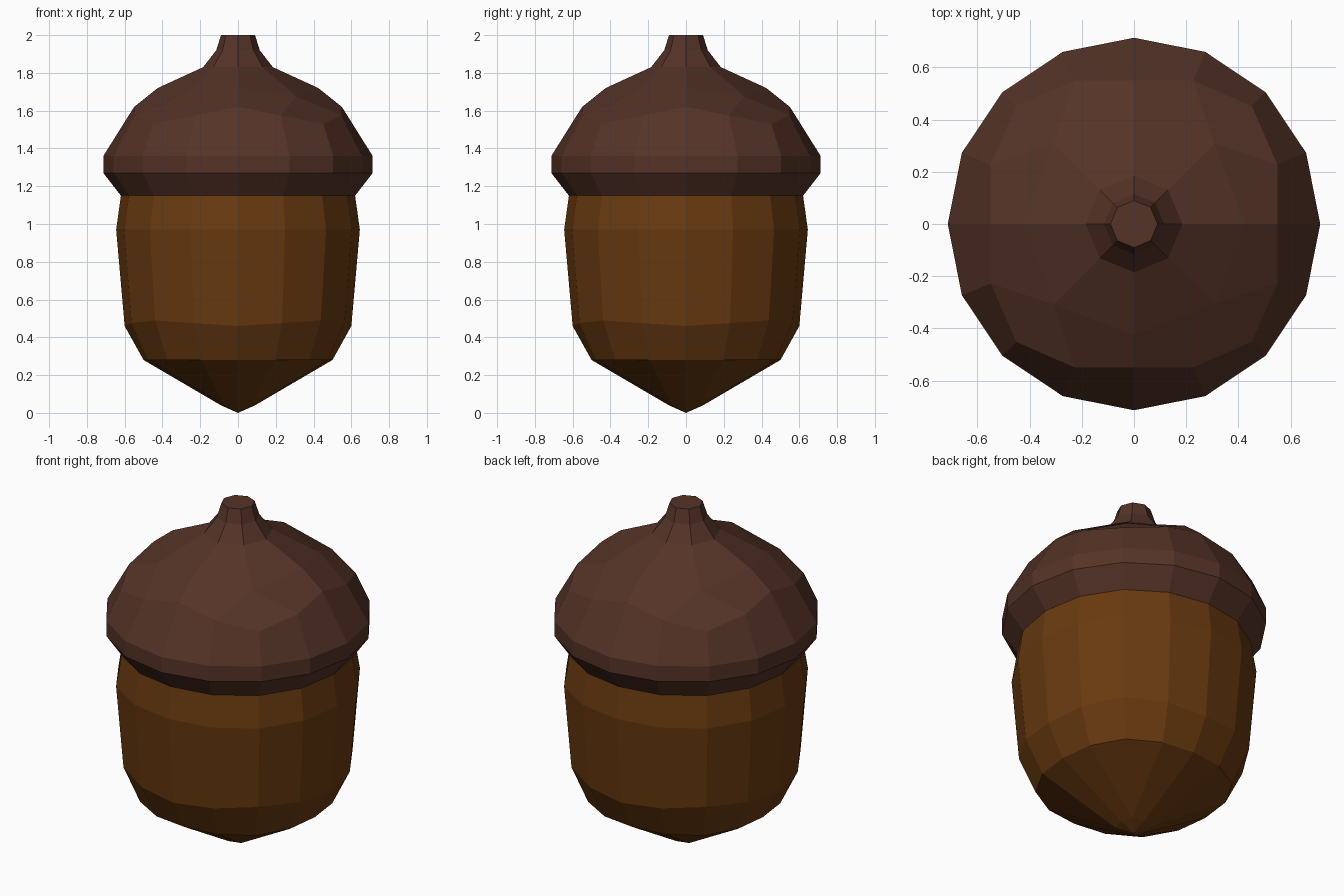
import bpy, bmesh, math

if "Cube" in bpy.data.objects:
    bpy.data.objects.remove(bpy.data.objects["Cube"])


def material(name, rgb):
    m = bpy.data.materials.new(name)
    m.diffuse_color = (*rgb, 1)
    m.use_nodes = True
    m.node_tree.nodes["Principled BSDF"].inputs["Base Color"].default_value = m.diffuse_color
    return m


def ring(bm, n, mid, diag, z_mid, z_diag):
    """Ring of n vertices; radius and height blend from the axes to the diagonals."""
    verts = []
    for i in range(n):
        a = 2 * math.pi * i / n
        t = math.sin(2 * a) ** 2
        r, z = mid + (diag - mid) * t, z_mid + (z_diag - z_mid) * t
        verts.append(bm.verts.new((r * math.cos(a), r * math.sin(a), z)))
    return verts


def bridge(bm, a, b):
    n = len(a)
    for i in range(n):
        bm.faces.new((a[i], a[(i + 1) % n], b[(i + 1) % n], b[i]))


def reduce_ring(bm, o, inner):
    """Join a 16-sided ring to an 8-sided one, with corner quads on the diagonals."""
    for k in range(4):
        p = [o[(4 * k + j) % 16] for j in range(5)]
        q = [inner[(2 * k + j) % 8] for j in range(3)]
        bm.faces.new((p[0], p[1], q[1], q[0]))
        bm.faces.new((p[1], p[2], p[3], q[1]))
        bm.faces.new((p[3], p[4], q[2], q[1]))


def finish(bm, name, mat, flip=False):
    if flip:
        bmesh.ops.reverse_faces(bm, faces=bm.faces[:])
    me = bpy.data.meshes.new(name)
    bm.to_mesh(me)
    bm.free()
    me.materials.append(mat)
    bpy.context.collection.objects.link(bpy.data.objects.new(name, me))


def stack(bm, n, rows):
    rings = [ring(bm, n, *row) for row in rows]
    for a, b in zip(rings, rings[1:]):
        bridge(bm, a, b)
    return rings


cap_mat = material("cap_brown", (0.09, 0.033, 0.02))
nut_mat = material("nut_brown", (0.14, 0.042, 0.005))

# Nut: built from the cap line down to the pointed tip
bm = bmesh.new()
rows = stack(bm, 16, [(0.62, 0.63, 1.15, 1.15), (0.645, 0.66, 0.97, 0.97),
                      (0.60, 0.62, 0.46, 0.49), (0.50, 0.53, 0.28, 0.28)])
tip_ring = ring(bm, 8, 0.09, 0.10, 0.04, 0.04)
reduce_ring(bm, rows[-1], tip_ring)
tip = bm.verts.new((0, 0, 0))
for i in range(8):
    bm.faces.new((tip_ring[i], tip_ring[(i + 1) % 8], tip))
finish(bm, "nut", nut_mat, flip=True)

# Cap: rim and dome, up to the stem opening
bm = bmesh.new()
rows = stack(bm, 16, [(0.62, 0.63, 1.15, 1.15), (0.713, 0.713, 1.27, 1.27),
                      (0.713, 0.713, 1.36, 1.36), (0.55, 0.638, 1.62, 1.53)])
dome = ring(bm, 8, 0.425, 0.435, 1.72, 1.675)
reduce_ring(bm, rows[-1], dome)
bridge(bm, dome, ring(bm, 8, 0.185, 0.185, 1.83, 1.83))
finish(bm, "cap", cap_mat)

# Stem: flared eight-sided stub
bm = bmesh.new()
rows = stack(bm, 8, [(0.185, 0.185, 1.83, 1.83), (0.115, 0.115, 1.92, 1.92),
                     (0.09, 0.09, 2.0, 2.0)])
bm.faces.new(rows[-1])
finish(bm, "stem", cap_mat)
